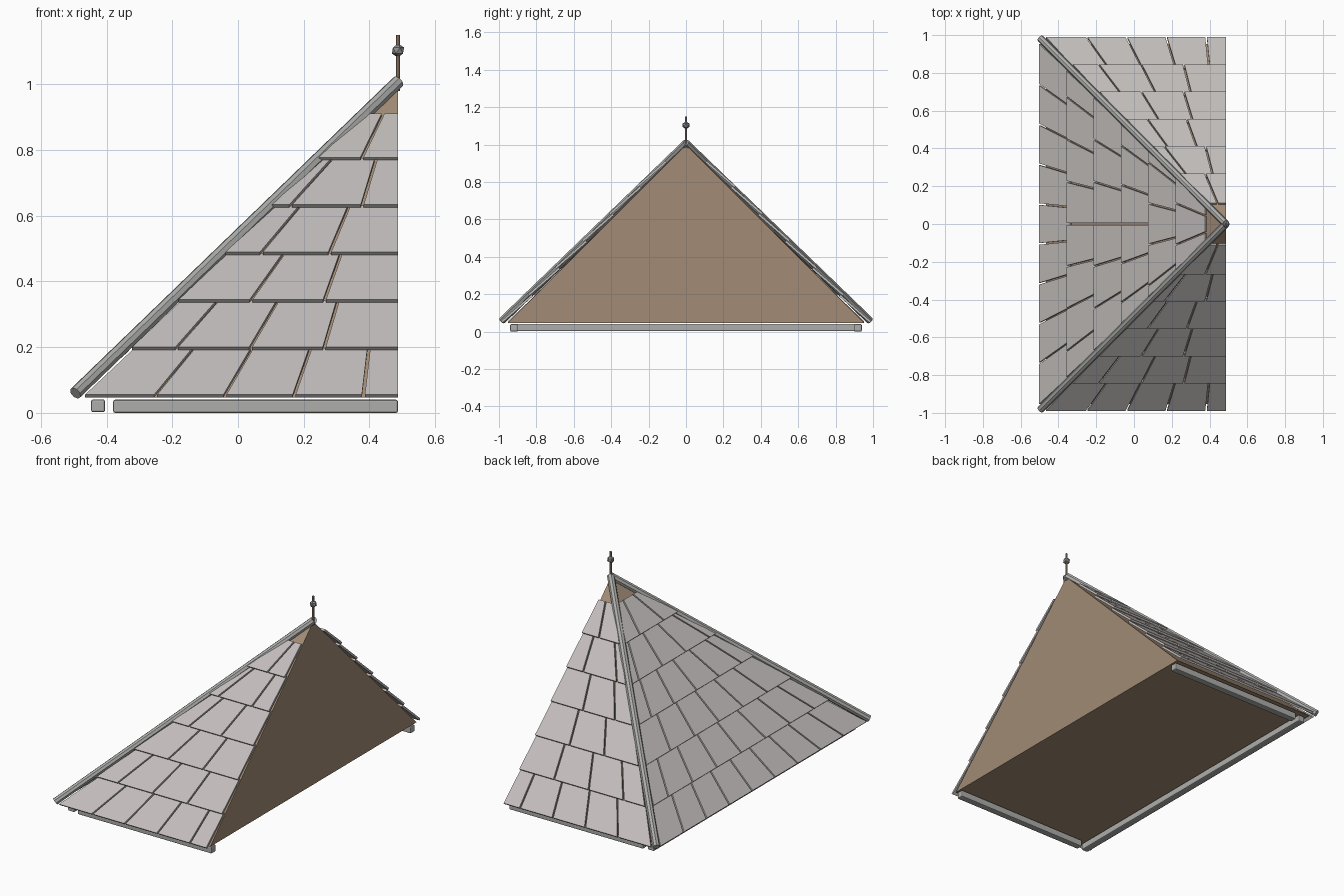
import bpy, bmesh
from math import sqrt
from mathutils import Vector

cube = bpy.data.objects.get("Cube")
if cube:
    bpy.data.objects.remove(cube, do_unlink=True)

APEX_X = 0.487      # the cut plane runs through the apex
BASE_Z = 0.047
RADIUS = 0.953


def material(name, rgb):
    m = bpy.data.materials.new(name)
    m.use_nodes = True
    colour = (*rgb, 1)
    m.diffuse_color = colour
    m.node_tree.nodes["Principled BSDF"].inputs["Base Color"].default_value = colour
    return m


WOOD = material("brown wood", (0.36, 0.26, 0.18))
TILE = material("pale grey tile", (0.54, 0.51, 0.50))
TRIM = material("grey trim", (0.42, 0.42, 0.41))
METAL = material("dark grey metal", (0.27, 0.27, 0.27))


def finish(name, bm, mat):
    bmesh.ops.recalc_face_normals(bm, faces=bm.faces)
    mesh = bpy.data.meshes.new(name)
    bm.to_mesh(mesh)
    bm.free()
    mesh.materials.append(mat)
    ob = bpy.data.objects.new(name, mesh)
    bpy.context.collection.objects.link(ob)
    return ob


def hull(bm, points):
    verts = [bm.verts.new(p) for p in points]
    bmesh.ops.convex_hull(bm, input=verts)


def bar(name, a, b, radius, sides, mat):
    """Straight prism between two points."""
    a, b = Vector(a), Vector(b)
    bm = bmesh.new()
    bmesh.ops.create_cone(bm, cap_ends=True, segments=sides, radius1=radius,
                          radius2=radius, depth=(b - a).length)
    turn = (b - a).to_track_quat('Z', 'Y').to_matrix().to_4x4()
    turn.translation = (a + b) / 2
    bm.transform(turn)
    return finish(name, bm, mat)


# Solid roof body: half a pyramid with a flat cut side
bm = bmesh.new()
hull(bm, [(APEX_X, 0, 1)] + [(x, y, BASE_Z) for x in (APEX_X - RADIUS, APEX_X)
                             for y in (-RADIUS, RADIUS)])
bmesh.ops.dissolve_limit(bm, angle_limit=0.01, verts=bm.verts, edges=bm.edges)
finish("roof_body", bm, WOOD)


# Tiles: rows of tilted slabs whose joints all run towards the apex
ROW_BOTTOM, ROW_STEP = 0.967, 0.1445
SPACING = [0.218, 0.273, 0.33, 0.39, 0.56, 0.9]
CENTRED = [True, False, False, False, True, True]
THICK, GAP = 0.012, 0.009


def slope_point(side, r, across, lift):
    n = lift / sqrt(2)
    z = 1 - r + n
    if side == "left":
        return (APEX_X - r - n, across, z)
    sign = -1 if side == "front" else 1
    return (APEX_X + across, sign * (r + n), z)


def tile_slope(side):
    bm = bmesh.new()
    hi = 0.985 if side == "left" else 0
    for row, (step, centred) in enumerate(zip(SPACING, CENTRED)):
        r0 = ROW_BOTTOM - ROW_STEP * row
        r1 = r0 - ROW_STEP - (0.008 if row < 5 else 0)
        shift = 0.5 if centred else 0
        joints = [(k + shift) * step for k in range(-6, 6)]
        cuts = [-0.985] + [j for j in joints if -0.96 < j < hi - 0.02] + [hi]
        for i, (a, b) in enumerate(zip(cuts, cuts[1:])):
            left_gap = GAP / 2 if i else 0
            right_gap = GAP / 2 if i < len(cuts) - 2 else 0
            pts = []
            for r, lift in ((r0, 0.02), (r1, 0.005)):
                for s in (a * r + left_gap, b * r - right_gap):
                    pts += [slope_point(side, r, s, lift),
                            slope_point(side, r, s, lift + THICK)]
            hull(bm, pts)
    finish(side + "_tiles", bm, TILE)


for side in ("left", "front", "back"):
    tile_slope(side)

# Hip caps running down the two sloping corners
for name, sign in (("front", -1), ("back", 1)):
    bar(name + "_hip_cap", (APEX_X, 0, 1.008),
        (APEX_X - 0.982, sign * 0.982, 0.06), 0.02, 8, TRIM)


# Bevelled beams under the eaves
def beam(name, low, high):
    low, high = Vector(low), Vector(high)
    bm = bmesh.new()
    bmesh.ops.create_cube(bm, size=1)
    for v in bm.verts:
        v.co = Vector(c * s for c, s in zip(v.co, high - low)) + (low + high) / 2
    ob = finish(name, bm, TRIM)
    mod = ob.modifiers.new("soft_edges", 'BEVEL')
    mod.width = 0.006
    mod.segments = 2


beam("left_beam", (-0.447, -0.935, 0.002), (-0.405, 0.935, 0.041))
beam("front_beam", (-0.38, -0.94, 0), (APEX_X, -0.9, 0.04))
beam("back_beam", (-0.38, 0.9, 0), (APEX_X, 0.94, 0.04))

# Finial on the apex
bar("finial_pole", (APEX_X, 0, 0.98), (APEX_X, 0, 1.15), 0.006, 8, WOOD)
bm = bmesh.new()
bmesh.ops.create_icosphere(bm, subdivisions=1, radius=0.021)
bmesh.ops.translate(bm, verts=bm.verts, vec=(APEX_X, 0, 1.103))
finish("finial_ball", bm, METAL)
